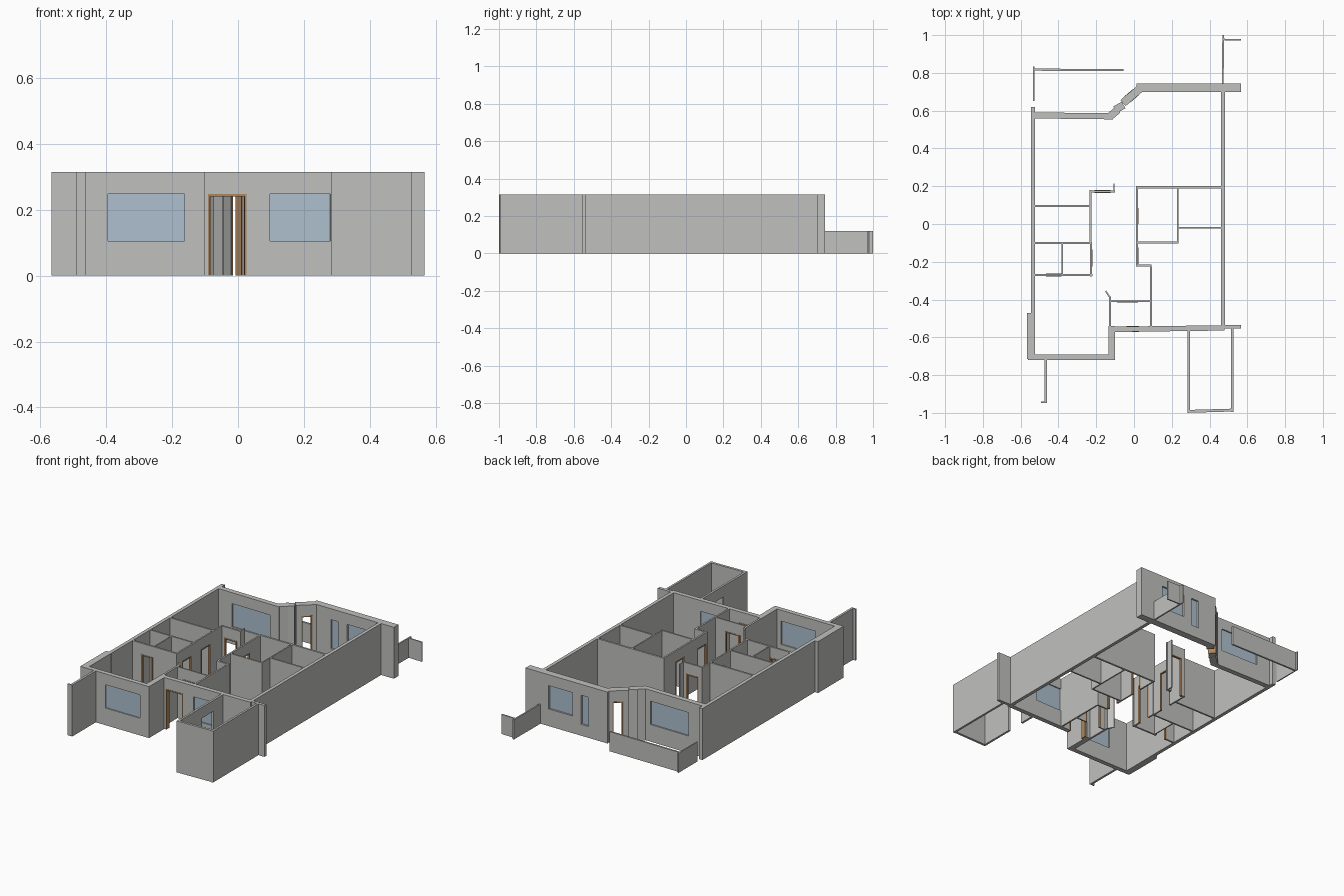
import bpy, bmesh
from mathutils import Vector

cube = bpy.data.objects.get("Cube")
if cube:
    bpy.data.objects.remove(cube, do_unlink=True)


def material(name, rgb):
    m = bpy.data.materials.new(name)
    m.use_nodes = True
    m.diffuse_color = (*rgb, 1)
    bsdf = next(n for n in m.node_tree.nodes if n.type == 'BSDF_PRINCIPLED')
    bsdf.inputs["Base Color"].default_value = (*rgb, 1)
    bsdf.inputs["Roughness"].default_value = 0.8
    return m


MATS = [material("wall_grey", (0.53, 0.53, 0.52)),
        material("glass_blue", (0.42, 0.53, 0.62)),
        material("door_wood", (0.42, 0.24, 0.11))]
WALL, GLASS, WOOD = range(3)
HIGH, LOW = 0.315, 0.12
SILL, HEAD = 0.105, 0.248
JAMB = 0.007


def wall(name, a, b, thick, openings=(), height=HIGH):
    """Straight wall from a to b; openings are (kind, start, end[, sill])
    measured on the axis along which the wall mostly runs."""
    a, b = Vector(a), Vector(b)
    length = (b - a).length
    along = (b - a) / length
    side = Vector((-along.y, along.x))
    k = 0 if abs(along.x) > abs(along.y) else 1
    bm = bmesh.new()

    def block(s0, s1, z0, z1, t, mat):
        ring = [a + along * s + side * o for s, o in
                ((s0, -t / 2), (s1, -t / 2), (s1, t / 2), (s0, t / 2))]
        base = [bm.verts.new((p.x, p.y, z0)) for p in ring]
        top = [bm.verts.new((p.x, p.y, z1)) for p in ring]
        faces = [bm.faces.new(base[::-1]), bm.faces.new(top)]
        for i in range(4):
            j = (i + 1) % 4
            faces.append(bm.faces.new((base[i], base[j], top[j], top[i])))
        for f in faces:
            f.material_index = mat

    pos = 0
    for kind, c0, c1, *sill in openings:
        s0, s1 = [(c - a[k]) / along[k] for c in (c0, c1)]
        block(pos, s0, 0, height, thick, WALL)
        block(s0, s1, HEAD, height, thick, WALL)
        if kind == "window":
            low = sill[0] if sill else SILL
            block(s0, s1, 0, low, thick, WALL)
            block(s0, s1, low, HEAD, thick * 0.5, GLASS)
        elif kind == "door":
            t = thick + 0.003
            block(s0, s0 + JAMB, 0, HEAD, t, WOOD)
            block(s1 - JAMB, s1, 0, HEAD, t, WOOD)
            block(s0 + JAMB, s1 - JAMB, HEAD - JAMB, HEAD, t, WOOD)
        pos = s1
    block(pos, length, 0, height, thick, WALL)
    mesh = bpy.data.meshes.new(name)
    bm.to_mesh(mesh)
    bm.free()
    for m in MATS:
        mesh.materials.append(m)
    bpy.context.collection.objects.link(bpy.data.objects.new(name, mesh))


# Outer shell
wall("left_outer_wall", (0.47, -0.55), (0.47, 0.74), 0.021)
wall("right_outer_wall", (-0.534, -0.48), (-0.534, 0.62), 0.022)
wall("right_front_thick_wall", (-0.545, -0.715), (-0.545, -0.47), 0.042)
wall("front_bedroom_wall", (-0.56, -0.705), (-0.1, -0.705), 0.028,
     [("window", -0.395, -0.162)])
wall("porch_side_wall", (-0.117, -0.71), (-0.117, -0.54), 0.034)
wall("front_entry_wall", (-0.13, -0.558), (0.48, -0.55), 0.028,
     [("door", -0.092, 0.026), ("window", 0.097, 0.28)])
wall("front_left_stub", (0.47, -0.545), (0.567, -0.545), 0.018)
wall("rear_right_wall", (-0.545, 0.575), (-0.11, 0.57), 0.032,
     [("window", -0.43, -0.17)])
wall("rear_left_wall", (0.012, 0.722), (0.567, 0.722), 0.044,
     [("window", 0.14, 0.19, 0.07), ("window", 0.25, 0.41)])
wall("rear_left_stub", (0.475, 0.725), (0.567, 0.725), 0.03)

# Stepped diagonal of the rear wall, with the terrace door
wall("rear_step_a", (-0.125, 0.572), (-0.085, 0.605), 0.04)
wall("rear_step_b", (-0.1, 0.605), (-0.055, 0.63), 0.04)
wall("rear_step_c", (-0.058, 0.64), (0.03, 0.715), 0.042,
     [("door", -0.035, 0.012)])

# Side rooms on the right
wall("bath_front_wall", (-0.53, -0.27), (-0.22, -0.27), 0.011,
     [("door", -0.465, -0.385)])
wall("bath_divider", (-0.38, -0.27), (-0.38, -0.1), 0.007)
wall("bath_rear_wall", (-0.53, -0.1), (-0.225, -0.1), 0.01)
wall("kitchen_front_wall", (-0.53, 0.095), (-0.23, 0.095), 0.011)
wall("corridor_right_front", (-0.227, -0.278), (-0.227, -0.095), 0.01,
     [("door", -0.225, -0.135)])
wall("corridor_right_rear", (-0.23, -0.095), (-0.23, 0.18), 0.009,
     [("door", -0.035, 0.055)])
wall("corridor_end_wall", (-0.235, 0.172), (-0.1, 0.172), 0.011,
     [("door", -0.21, -0.125)])
wall("corridor_end_stub", (-0.106, 0.167), (-0.106, 0.215), 0.006)

# Side rooms on the left
wall("left_rooms_rear_wall", (0.01, 0.195), (0.47, 0.195), 0.012)
wall("corridor_left_wall", (0.016, -0.225), (0.016, 0.2), 0.01,
     [("door", -0.212, -0.125), ("door", 0.0, 0.085)])
wall("left_room_front_wall", (0.015, -0.098), (0.235, -0.098), 0.01)
wall("left_room_divider", (0.231, -0.1), (0.231, 0.195), 0.008)
wall("closet_front_wall", (0.23, -0.02), (0.47, -0.02), 0.01)
wall("hall_corner_wall", (0.012, -0.22), (0.092, -0.22), 0.011)
wall("hall_left_wall", (0.089, -0.225), (0.089, -0.55), 0.01)
wall("hall_inner_wall", (-0.13, -0.41), (0.09, -0.41), 0.008,
     [("door", -0.09, 0.02)])
wall("hall_right_wall", (-0.127, -0.55), (-0.127, -0.385), 0.012)
wall("hall_right_hook", (-0.127, -0.39), (-0.15, -0.355), 0.008)

# Store room at the front left
wall("store_right_wall", (0.29, -0.995), (0.29, -0.55), 0.013,
     [("opening", -0.77, -0.66)])
wall("store_left_wall", (0.52, -0.995), (0.52, -0.55), 0.013)
wall("store_front_wall", (0.284, -0.992), (0.527, -0.985), 0.015)

# Projecting screen at the front right
wall("front_screen", (-0.468, -0.945), (-0.468, -0.71), 0.014)
wall("front_screen_return", (-0.492, -0.943), (-0.461, -0.943), 0.008)

# Low terrace walls at the rear
wall("terrace_right_side", (-0.53, 0.65), (-0.53, 0.835), 0.007, height=LOW)
wall("terrace_rear", (-0.53, 0.817), (-0.055, 0.815), 0.011, height=LOW)
wall("terrace_left_side", (0.47, 0.74), (0.472, 1.0), 0.009, height=LOW)
wall("terrace_left_return", (0.47, 0.977), (0.567, 0.975), 0.008, height=LOW)
